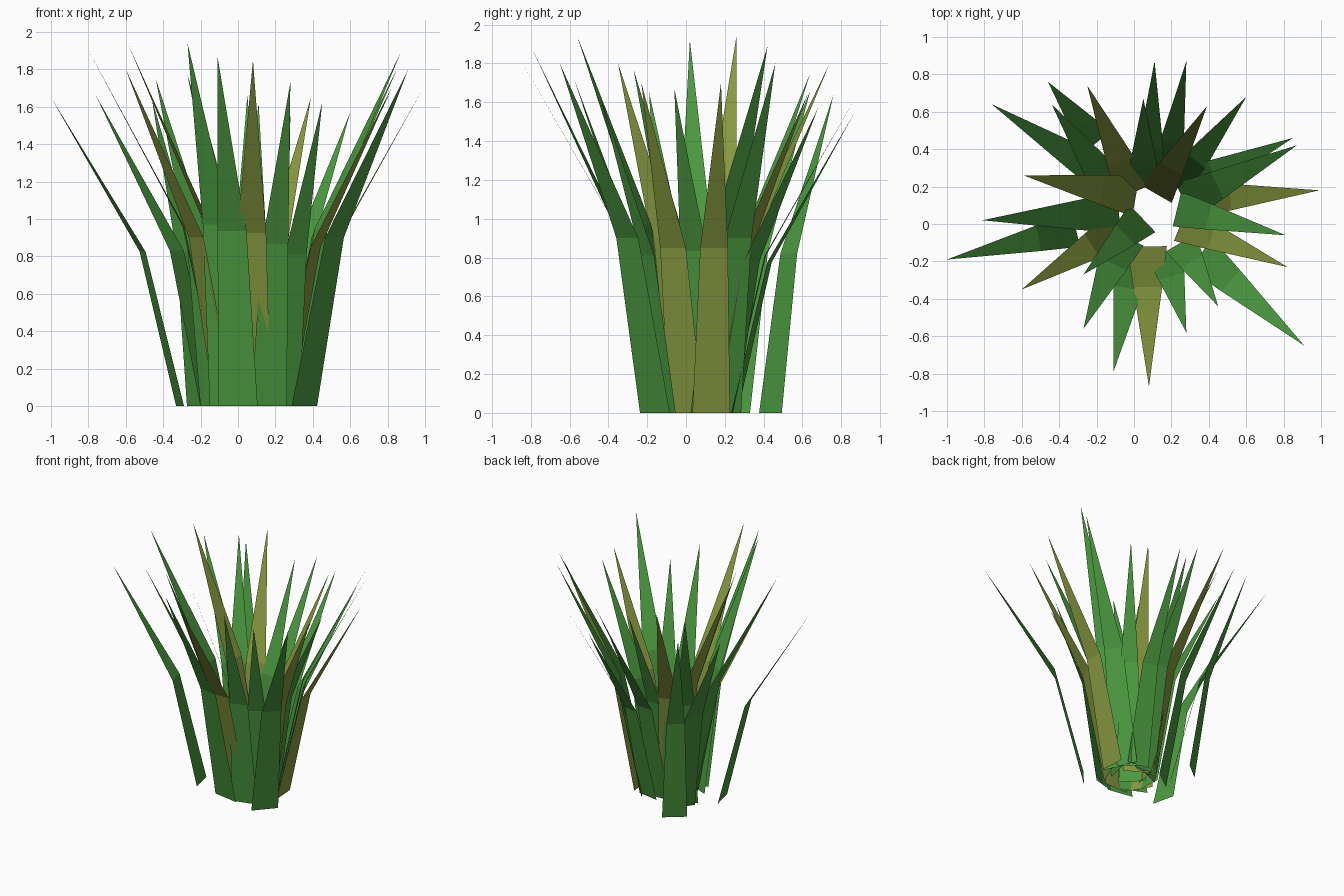
import bpy
import bmesh
from mathutils import Vector

# Each blade: base x, base y, tip x, tip y, tip height
GREEN = [
    (.08, .22, .11, .87, 1.62), (.17, .25, .28, .87, 1.55),
    (.22, .20, .60, .68, 1.57), (.25, .19, .85, .46, 1.80),
    (.27, .12, .87, .42, 1.89), (.23, .08, .81, -.06, 1.67),
    (.355, -.16, .91, -.65, 1.80), (.25, -.10, .45, -.44, 1.62),
    (.165, -.15, .28, -.58, 1.73), (.00, -.16, -.11, -.79, 1.87),
    (-.05, -.07, -.27, -.56, 1.94), (.045, .03, -.27, -.27, 1.77),
    (-.31, -.03, -1.0, -.19, 1.65), (-.08, .06, -.81, .02, 1.92),
    (-.15, .25, -.76, .64, 1.66), (-.12, .19, -.44, .64, 1.75),
    (-.20, .435, -.46, .76, 1.64), (.05, .20, .05, .67, 1.66),
]
OLIVE = [
    (.32, .13, .99, .18, 1.70), (.25, .00, .82, -.23, 1.70),
    (.07, -.12, .08, -.87, 1.85), (-.07, -.02, -.60, -.35, 1.80),
    (.01, .15, -.59, .26, 1.94), (.00, .17, -.25, .74, 1.80),
    (.12, .16, .39, .63, 1.65),
]


def blades(name, rows, color):
    bm = bmesh.new()
    for bx, by, tx, ty, h in rows:
        base, tip = Vector((bx, by, 0)), Vector((tx, ty, h))
        lean = Vector((tx - bx, ty - by, 0))
        side = Vector((-lean.y, lean.x, 0)).normalized()
        # the blade bends outward halfway up
        knee = base + lean * .29 + Vector((0, 0, h / 2))
        b0, b1 = [bm.verts.new(base + side * s * h * .057) for s in (-1, 1)]
        k0, k1 = [bm.verts.new(knee + side * s * h * .042) for s in (-1, 1)]
        t = bm.verts.new(tip)
        bm.faces.new((b0, b1, k1, k0))
        bm.faces.new((k0, k1, t))
    mesh = bpy.data.meshes.new(name)
    bm.to_mesh(mesh)
    bm.free()
    mat = bpy.data.materials.new(name + "_color")
    mat.diffuse_color = color
    mesh.materials.append(mat)
    bpy.context.collection.objects.link(bpy.data.objects.new(name, mesh))


# Tuft of flat, bent, pointed blades
blades("green_blades", GREEN, (.07, .32, .05, 1))
blades("olive_blades", OLIVE, (.24, .31, .05, 1))
